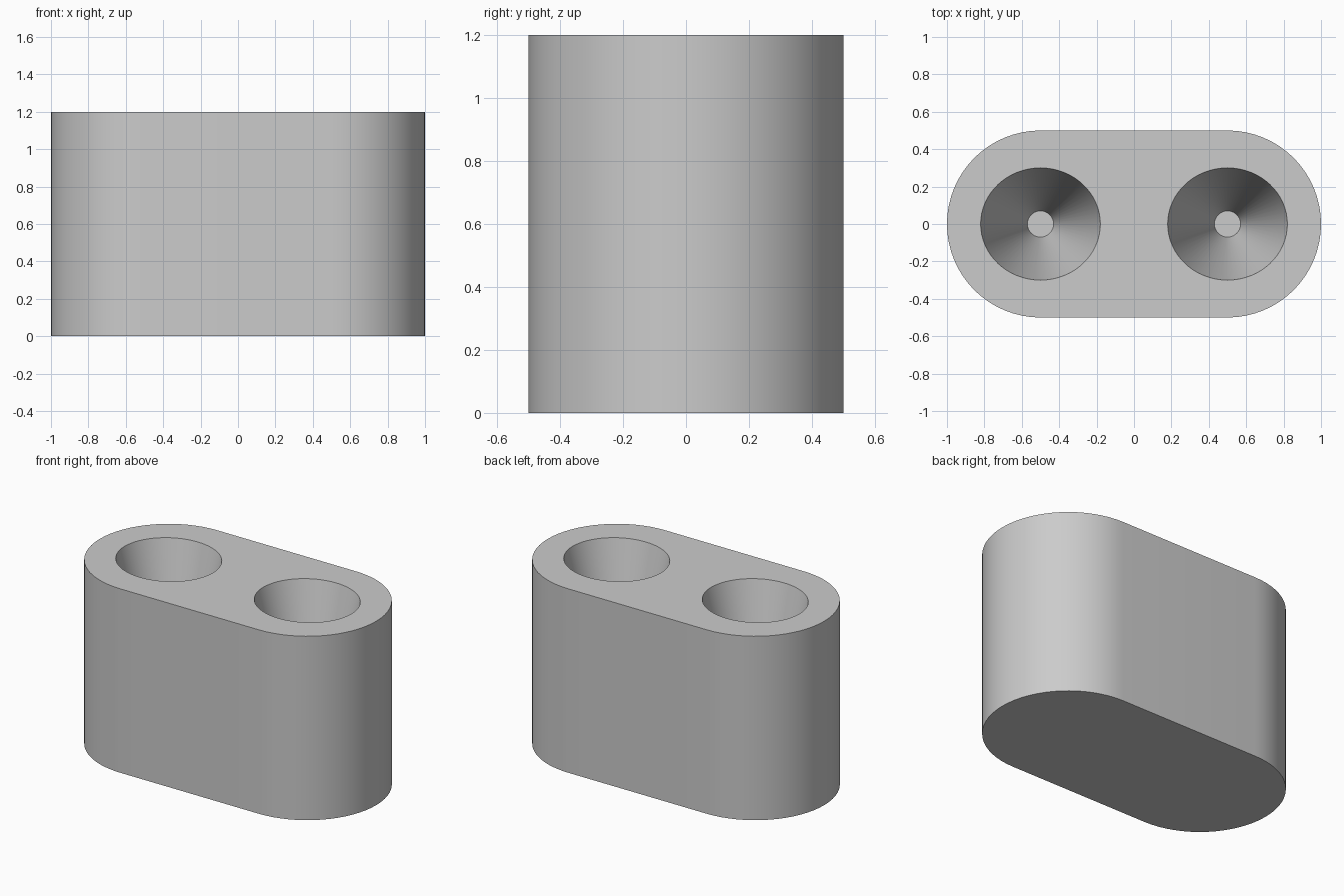
import bpy, bmesh, math

cube = bpy.data.objects.get("Cube")
if cube:
    bpy.data.objects.remove(cube, do_unlink=True)

HEIGHT, END_R, CENTRE = 1.2, 0.5, 0.5
FLOOR = 0.2      # height of the socket floors
SEG = 64

grey = bpy.data.materials.new("grey")
grey.use_nodes = True
colour = (0.6, 0.6, 0.6, 1)
grey.diffuse_color = colour
grey.node_tree.nodes["Principled BSDF"].inputs["Base Color"].default_value = colour

bm = bmesh.new()


def loop(points, z):
    """Closed ring of vertices and edges."""
    verts = [bm.verts.new((x, y, z)) for x, y in points]
    edges = [bm.edges.new((v, verts[(i + 1) % len(verts)])) for i, v in enumerate(verts)]
    return verts, edges


def bridge(a, b):
    """Wall of quads between two rings."""
    n = len(a)
    for i in range(n):
        j = (i + 1) % n
        bm.faces.new((a[i], a[j], b[j], b[i])).smooth = True


def ellipse(cx, rx, ry):
    angles = [2 * math.pi * i / SEG for i in range(SEG)]
    return [(cx + rx * math.cos(a), ry * math.sin(a)) for a in angles]


# Block with rounded ends
outline = []
for side, start in ((1, -math.pi / 2), (-1, math.pi / 2)):
    for i in range(SEG // 2 + 1):
        a = start + 2 * math.pi * i / SEG
        outline.append((side * CENTRE + END_R * math.cos(a), END_R * math.sin(a)))
base, _ = loop(outline, 0)
top, top_edges = loop(outline, HEIGHT)
bridge(base, top)
bm.faces.new(base[::-1])

# Two tapered sockets with small flat floors
for side in (-1, 1):
    rim, rim_edges = loop(ellipse(side * CENTRE, 0.32, 0.3), HEIGHT)
    floor, _ = loop(ellipse(side * CENTRE, 0.07, 0.07), FLOOR)
    bridge(rim, floor)
    bm.faces.new(floor)
    top_edges += rim_edges

# Top face around the socket rims
bmesh.ops.triangle_fill(bm, edges=top_edges, use_beauty=True, normal=(0, 0, 1))
bmesh.ops.recalc_face_normals(bm, faces=bm.faces[:])

mesh = bpy.data.meshes.new("socket_block")
bm.to_mesh(mesh)
bm.free()
mesh.materials.append(grey)
block = bpy.data.objects.new("socket_block", mesh)
bpy.context.collection.objects.link(block)

bpy.ops.object.select_all(action="DESELECT")
block.select_set(True)
bpy.context.view_layer.objects.active = block
bpy.ops.object.shade_smooth_by_angle(angle=math.radians(30))
